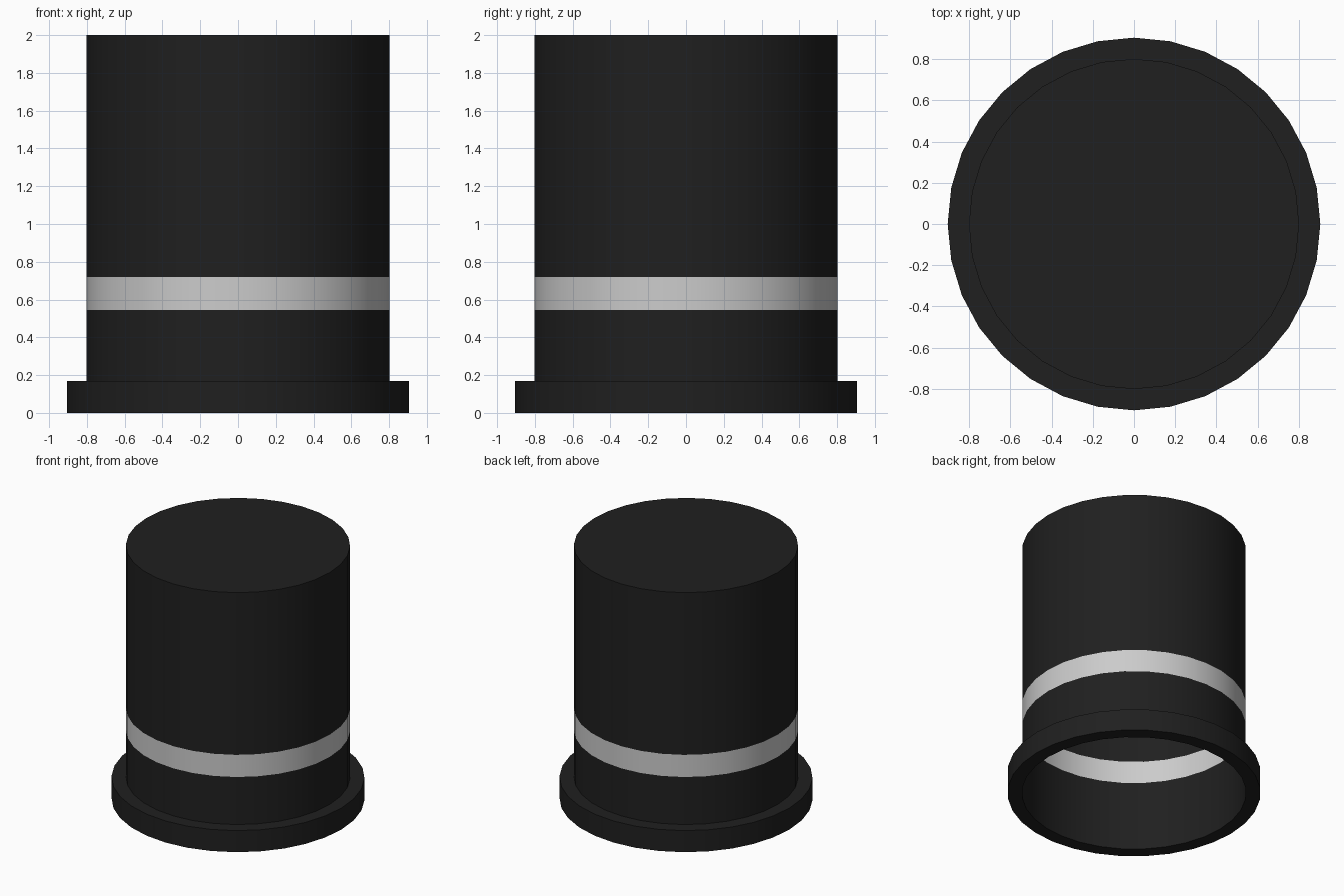
import bpy, bmesh, math

if "Cube" in bpy.data.objects:
    bpy.data.objects.remove(bpy.data.objects["Cube"])

SIDES = 32
R, BRIM_R = 0.802, 0.905
BRIM_TOP, BAND_LOW, BAND_HIGH, TOP = 0.17, 0.545, 0.72, 2.0


def material(name, rgb):
    m = bpy.data.materials.new(name)
    m.diffuse_color = (*rgb, 1)
    m.use_nodes = True
    m.node_tree.nodes["Principled BSDF"].inputs["Base Color"].default_value = m.diffuse_color
    return m


def lathe(name, profile, mat, closed=False, cap=False):
    """Revolve (radius, z) points about z; optionally close the profile or cap its end."""
    bm = bmesh.new()
    rings = []
    for r, z in profile:
        rings.append([bm.verts.new((r * math.cos(a), r * math.sin(a), z))
                      for a in (2 * math.pi * i / SIDES for i in range(SIDES))])
    pairs = list(zip(rings, rings[1:]))
    if closed:
        pairs.append((rings[-1], rings[0]))
    for low, high in pairs:
        for i in range(SIDES):
            j = (i + 1) % SIDES
            bm.faces.new((low[i], low[j], high[j], high[i]))
    if cap:
        bm.faces.new(rings[-1])
    mesh = bpy.data.meshes.new(name)
    bm.to_mesh(mesh)
    bm.free()
    mesh.materials.append(mat)
    ob = bpy.data.objects.new(name, mesh)
    bpy.context.collection.objects.link(ob)
    bpy.ops.object.select_all(action='DESELECT')
    ob.select_set(True)
    bpy.context.view_layer.objects.active = ob
    bpy.ops.object.shade_smooth_by_angle(angle=math.radians(30))
    return ob


black = material("black_felt", (0.014, 0.014, 0.014))
grey = material("grey_ribbon", (0.6, 0.6, 0.6))

# Narrow flat brim, a ring with an open middle
lathe("brim", [(R, 0), (BRIM_R, 0), (BRIM_R, BRIM_TOP), (R, BRIM_TOP)], black, closed=True)
# Thin hollow crown in two lengths, with the ribbon between them
lathe("crown_lower", [(R, BRIM_TOP), (R, BAND_LOW)], black)
lathe("hat_band", [(R, BAND_LOW), (R, BAND_HIGH)], grey)
lathe("crown_upper", [(R, BAND_HIGH), (R, TOP)], black, cap=True)
